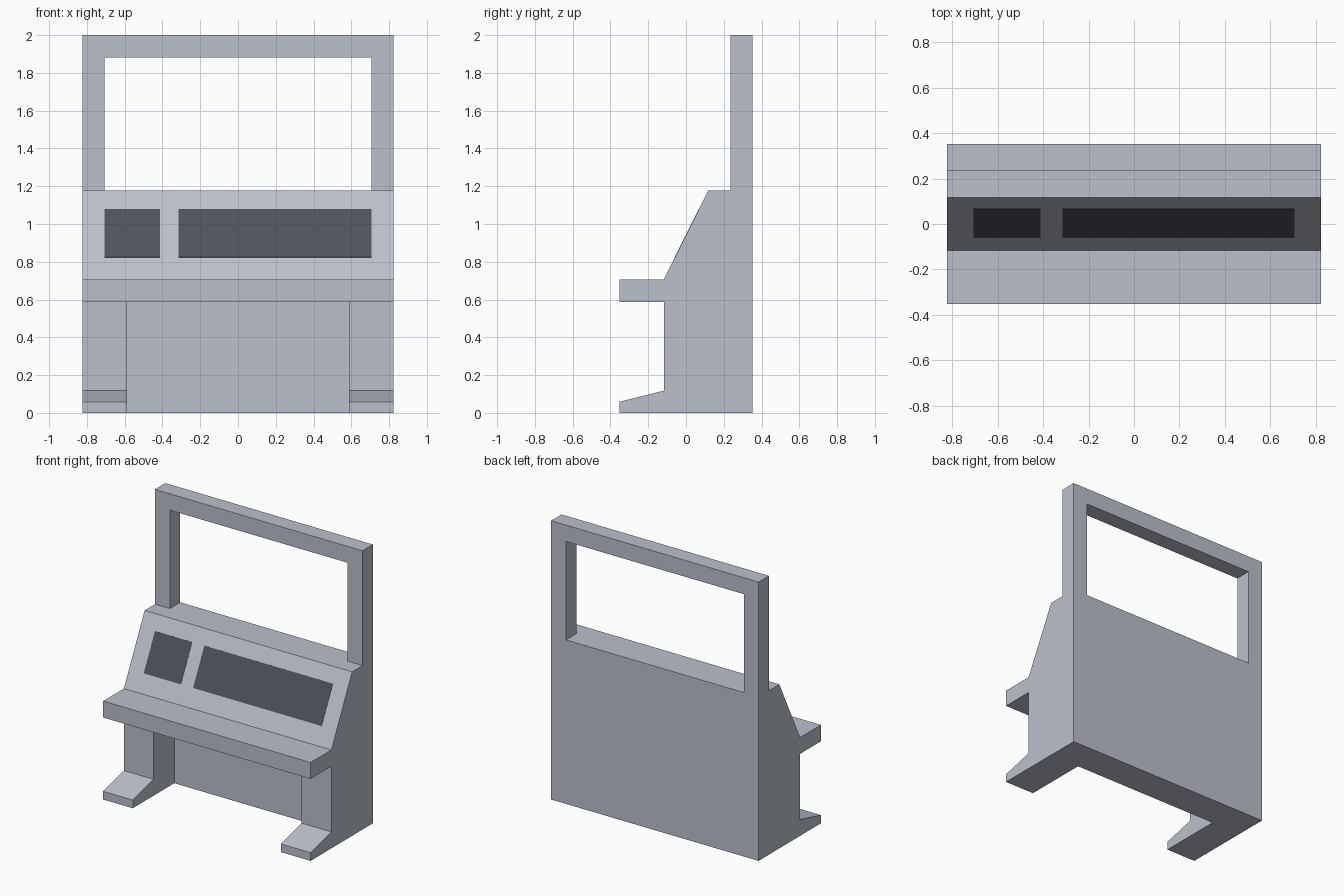
import bpy
import bmesh
from mathutils import Vector

if "Cube" in bpy.data.objects:
    bpy.data.objects.remove(bpy.data.objects["Cube"], do_unlink=True)

U = 2 / 17          # design module
HALF = 7 * U        # half of the overall width


def material(name, rgb):
    mat = bpy.data.materials.new(name)
    mat.use_nodes = True
    mat.diffuse_color = (*rgb, 1)
    mat.node_tree.nodes["Principled BSDF"].inputs["Base Color"].default_value = (*rgb, 1)
    return mat


GREY = material("light steel grey", (0.50, 0.53, 0.60))
DARK = material("dark slate", (0.075, 0.085, 0.11))


def prism(name, profile, direction, mat):
    """Extrude a closed planar outline into a solid."""
    bm = bmesh.new()
    face = bm.faces.new([bm.verts.new(p) for p in profile])
    moved = bmesh.ops.extrude_face_region(bm, geom=[face])["geom"]
    verts = [g for g in moved if isinstance(g, bmesh.types.BMVert)]
    bmesh.ops.translate(bm, verts=verts, vec=direction)
    bmesh.ops.recalc_face_normals(bm, faces=bm.faces)
    mesh = bpy.data.meshes.new(name)
    bm.to_mesh(mesh)
    bm.free()
    mesh.materials.append(mat)
    obj = bpy.data.objects.new(name, mesh)
    bpy.context.collection.objects.link(obj)
    return obj


def side_prism(name, outline, x0, x1, mat=GREY):
    """Extrude a (y, z) side outline, in modules, from x0 to x1."""
    points = [(x0, y * U, z * U) for y, z in outline]
    return prism(name, points, Vector((x1 - x0, 0, 0)), mat)


# Console: shelf, sloped panel and rear wall in one side outline
side_prism("console_body", [(3, 0), (1, 0), (1, 5), (-3, 5), (-3, 6), (-1, 6),
                            (1, 10), (3, 10)], -HALF, HALF)

# Legs with wedge feet at both ends
foot = [(1, 0), (-3, 0), (-3, 0.5), (-1, 1), (-1, 5), (1, 5)]
for side, x in (("right", -HALF), ("left", 5 * U)):
    side_prism(side + "_leg", foot, x, x + 2 * U)

# Upright frame around the open window
arch = [(-7, 10), (-7, 17), (7, 17), (7, 10), (6, 10), (6, 16), (-6, 16), (-6, 10)]
prism("window_frame", [(x * U, 2 * U, z * U) for x, z in arch], Vector((0, U, 0)), GREY)

# Thin dark displays lying on the slope
normal = Vector((0, -2, 1)).normalized() * 0.002
for name, x0, x1 in (("small_display", -6, -3.5), ("wide_display", -2.67, 6)):
    outline = [(x * U, (z / 2 - 4) * U, z * U)
               for x, z in ((x0, 7), (x1, 7), (x1, 9.17), (x0, 9.17))]
    prism(name, outline, normal, DARK)
